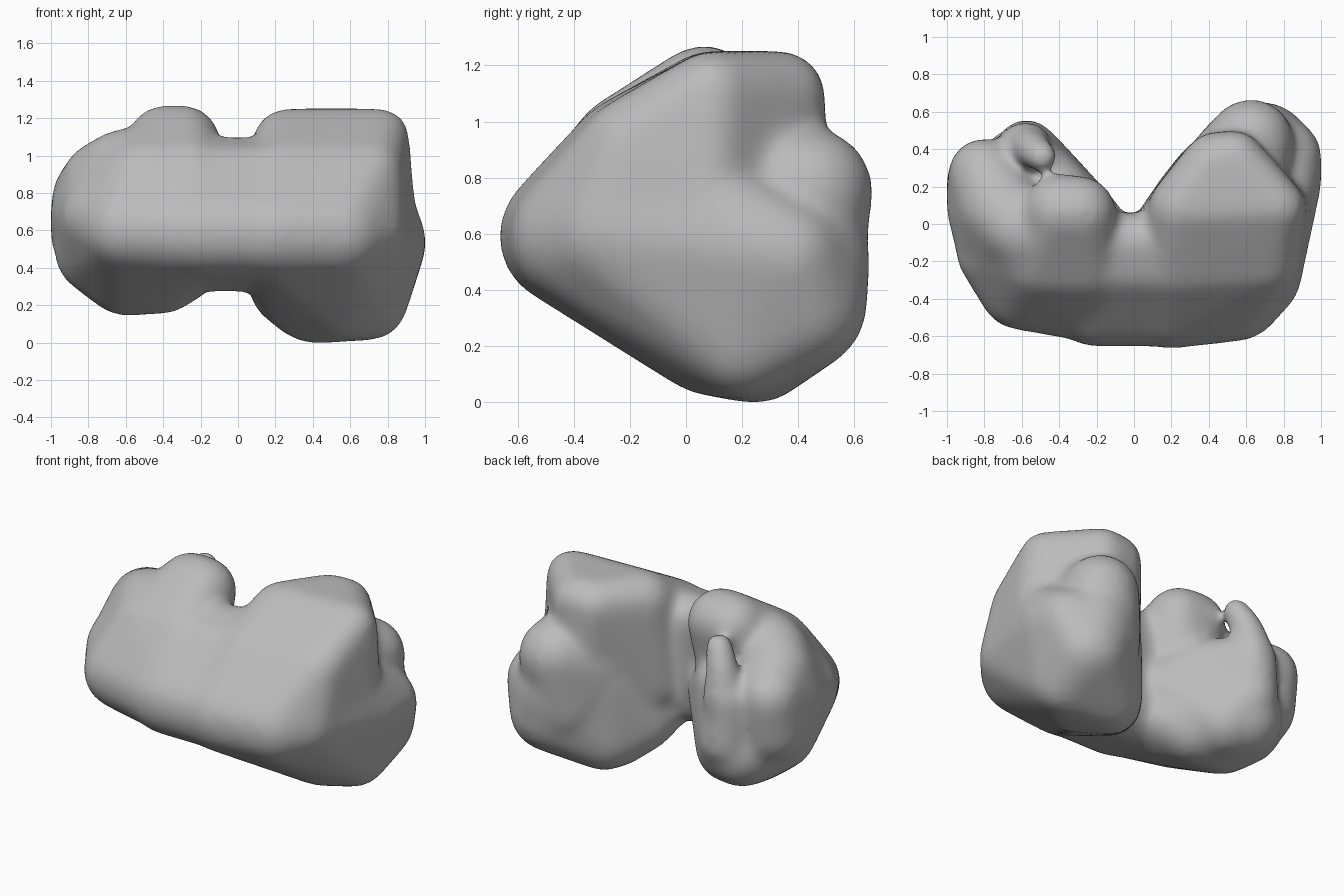
import bpy, bmesh
from mathutils import Matrix, Vector

cube = bpy.data.objects.get("Cube")
if cube:
    bpy.data.objects.remove(cube, do_unlink=True)

grey = bpy.data.materials.new("stone grey")
grey.use_nodes = True
colour = (0.5, 0.5, 0.5, 1)
grey.diffuse_color = colour
grey.node_tree.nodes["Principled BSDF"].inputs["Base Color"].default_value = colour


def add_hull(body, balls):
    """Skin a group of balls (x, y, z, radius) with one rounded hull."""
    part = bmesh.new()
    for x, y, z, r in balls:
        bmesh.ops.create_icosphere(part, subdivisions=3, radius=r,
                                   matrix=Matrix.Translation((x, y, z)))
    out = bmesh.ops.convex_hull(part, input=part.verts[:])
    junk = {e for e in out["geom_interior"] + out["geom_unused"]
            if isinstance(e, bmesh.types.BMVert)}
    bmesh.ops.delete(part, geom=list(junk), context="VERTS")
    bmesh.ops.recalc_face_normals(part, faces=part.faces[:])
    mesh = bpy.data.meshes.new("hull")
    part.to_mesh(mesh)
    part.free()
    body.from_mesh(mesh)
    bpy.data.meshes.remove(mesh)


body = bmesh.new()

# Bridge between the lobes
add_hull(body, [(s * 0.2, *p) for s in (-1, 1) for p in (
    (-0.42, 0.6, 0.24), (-0.23, 0.91, 0.16), (-0.1, 0.95, 0.16), (-0.14, 0.47, 0.19))])

# Large lobe: sloping front wedge up to the triangular top
large_front = [(0.2, -0.42, 0.6, 0.25), (0.55, -0.38, 0.6, 0.25), (0.67, -0.28, 0.62, 0.23)]
add_hull(body, large_front + [
    (0.22, -0.23, 0.92, 0.17), (0.72, -0.2, 0.92, 0.17),
    (0.26, 0.08, 1.08, 0.18), (0.77, 0.09, 1.11, 0.15), (0.43, 0.33, 1.1, 0.16),
    (0.54, 0.34, 1.1, 0.16), (0.8, 0.07, 0.78, 0.15), (0.5, 0.3, 0.6, 0.2),
    (0.22, 0.02, 0.55, 0.19)])

# Large lobe: foot with its outer rim
add_hull(body, large_front + [
    (0.26, 0.08, 0.29, 0.19), (0.36, 0.2, 0.21, 0.19), (0.42, 0.25, 0.21, 0.21),
    (0.55, 0.08, 0.24, 0.21), (0.71, 0.2, 0.22, 0.2), (0.7, 0.4, 0.36, 0.25),
    (0.81, 0.36, 0.53, 0.2), (0.82, 0.23, 0.56, 0.19), (0.66, 0.42, 0.52, 0.24),
    (0.8, 0.07, 0.74, 0.15), (0.4, 0.25, 0.6, 0.19)])

# Large lobe: rear bulge
add_hull(body, [(0.63, 0.44, 0.76, 0.23), (0.62, 0.28, 0.8, 0.21),
                (0.45, 0.27, 0.7, 0.21), (0.6, 0.38, 0.45, 0.25)])

# Small lobe: main mass
small_front = [(-0.2, -0.4, 0.6, 0.24), (-0.6, -0.34, 0.62, 0.23), (-0.74, -0.15, 0.68, 0.21)]
add_hull(body, small_front + [
    (-0.22, -0.23, 0.92, 0.17), (-0.55, -0.22, 0.9, 0.17),
    (-0.57, -0.05, 0.95, 0.21), (-0.3, -0.08, 0.94, 0.19), (-0.6, 0.1, 0.37, 0.22),
    (-0.4, 0.06, 0.37, 0.21), (-0.74, 0.12, 0.5, 0.24), (-0.6, 0.28, 0.42, 0.24),
    (-0.3, 0, 0.42, 0.2)])

# Small lobe: outer wall
add_hull(body, [
    (-0.62, -0.02, 0.94, 0.21), (-0.8, 0.27, 0.8, 0.19), (-0.78, 0.22, 0.58, 0.22),
    (-0.73, -0.12, 0.68, 0.22), (-0.72, 0.08, 0.87, 0.22), (-0.77, 0.08, 0.7, 0.23)])

# Small lobe: rounded knob on top, running down into the front slope
add_hull(body, small_front[:2] + [
    (-0.24, -0.23, 0.93, 0.17), (-0.52, -0.22, 0.92, 0.17),
    (-0.39, 0.07, 1.08, 0.2), (-0.29, 0.06, 1.08, 0.2), (-0.33, 0.02, 0.8, 0.2)])

# Small lobe: broad inner face and the finger rising from its ridge
add_hull(body, [(-0.57, 0.39, 0.5, 0.17), (-0.59, 0.41, 0.78, 0.13),
                (-0.38, 0.18, 0.75, 0.16), (-0.5, 0.24, 0.38, 0.22),
                (-0.25, 0, 0.6, 0.2)])
finger = [(-0.57, 0.42, 0.78, 0.13), (-0.54, 0.4, 0.96, 0.1), (-0.49, 0.36, 1.08, 0.085)]
for pair in zip(finger, finger[1:]):
    add_hull(body, pair)

mesh = bpy.data.meshes.new("two_lobed_body")
body.to_mesh(mesh)
body.free()
mesh.materials.append(grey)
shape = bpy.data.objects.new("two_lobed_body", mesh)
bpy.context.collection.objects.link(shape)

# Melt the parts into one soft surface
melt = shape.modifiers.new("melt", "REMESH")
melt.mode = "VOXEL"
melt.voxel_size = 0.022
melt.use_smooth_shade = True
soften = shape.modifiers.new("soften", "SMOOTH")
soften.factor = 0.5
soften.iterations = 30
soft = bpy.data.meshes.new_from_object(
    shape.evaluated_get(bpy.context.evaluated_depsgraph_get()))
shape.modifiers.clear()
shape.data = soft
bpy.data.meshes.remove(mesh)
soft.name = "two_lobed_body"
soft.materials.clear()
soft.materials.append(grey)
soft.shade_smooth()

# Centre on the ground
low, high = (Vector([f(v.co[i] for v in soft.vertices) for i in range(3)]) for f in (min, max))
soft.transform(Matrix.Translation((-(low.x + high.x) / 2, -(low.y + high.y) / 2, -low.z)))
